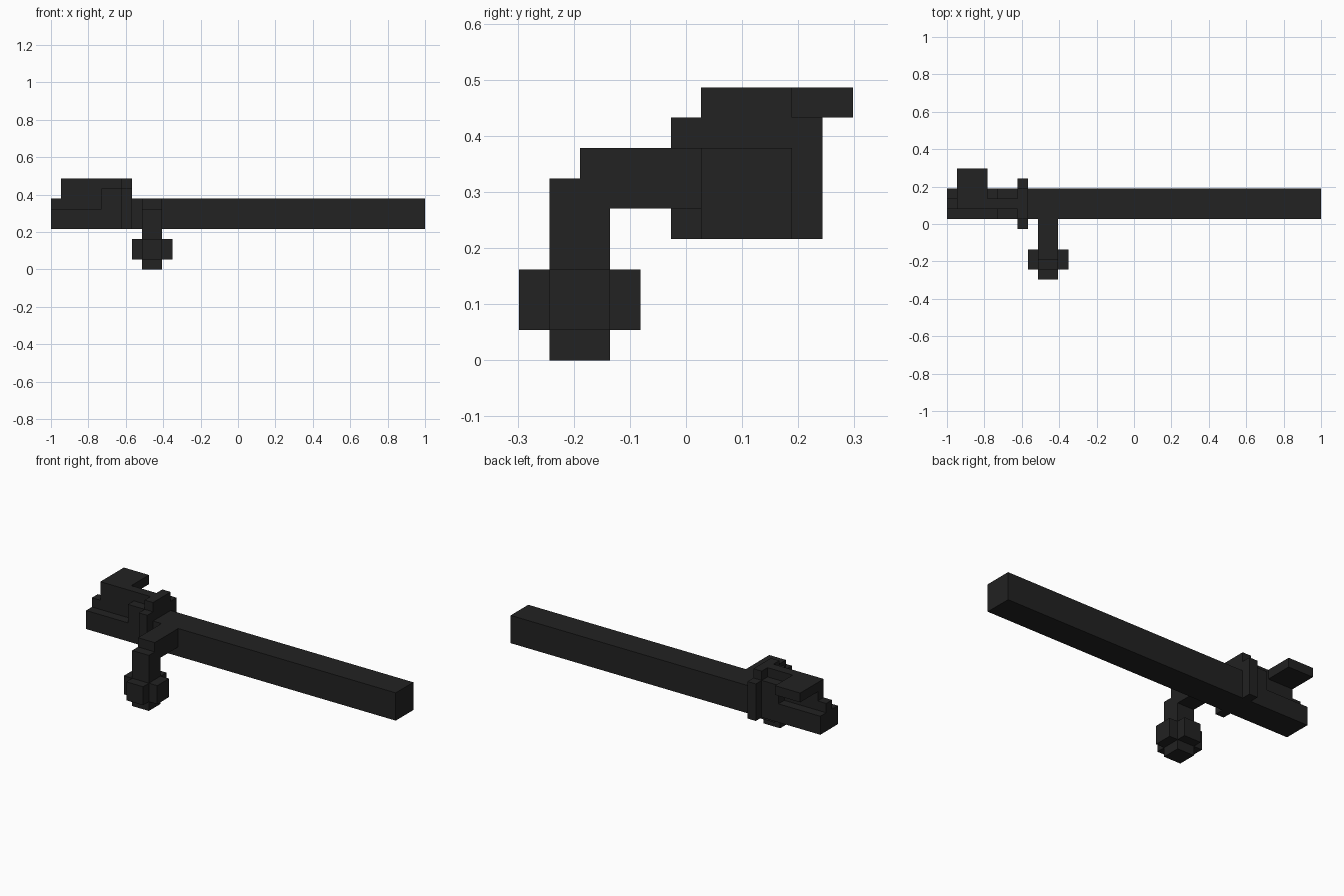
import bpy, bmesh
from mathutils import Vector

if "Cube" in bpy.data.objects:
    bpy.data.objects.remove(bpy.data.objects["Cube"])

U = 2 / 37                      # one block of the grid
ORIGIN = Vector((-18.5, -5.5, 0))

black = bpy.data.materials.new("soft black")
black.diffuse_color = (0.016, 0.016, 0.016, 1)
black.use_nodes = True
black.node_tree.nodes["Principled BSDF"].inputs["Base Color"].default_value = black.diffuse_color


def extrude_profile(name, profile, axis, start, end):
    """Extrude a 2D outline (in blocks) along x or z."""
    bm = bmesh.new()
    def place(a, b):
        p = Vector((start, a, b)) if axis == "x" else Vector((a, b, start))
        return (p + ORIGIN) * U
    face = bm.faces.new([bm.verts.new(place(a, b)) for a, b in profile])
    geo = bmesh.ops.extrude_face_region(bm, geom=[face])["geom"]
    step = Vector((1, 0, 0)) if axis == "x" else Vector((0, 0, 1))
    bmesh.ops.translate(bm, vec=step * (end - start) * U,
                        verts=[g for g in geo if isinstance(g, bmesh.types.BMVert)])
    bmesh.ops.recalc_face_normals(bm, faces=bm.faces)
    mesh = bpy.data.meshes.new(name)
    bm.to_mesh(mesh)
    bm.free()
    mesh.materials.append(black)
    obj = bpy.data.objects.new(name, mesh)
    bpy.context.collection.objects.link(obj)
    return obj


def ridge(side, mid, base=4):
    """Bar cross-section with raised middle strip."""
    pts = [(6, base), (9, base), (9, side)]
    if mid != side:
        pts += [(8, side), (8, mid), (7, mid), (7, side)]
    return pts + [(6, side)]


# long shaft and its stepped rear end
extrude_profile("shaft", ridge(7, 7), "x", 8, 37)
extrude_profile("rear_tip", ridge(6, 7), "x", 0, 1)
extrude_profile("rear_body", ridge(6, 9), "x", 1, 5)
extrude_profile("rear_shoulder", ridge(8, 9), "x", 5, 7)

# collar around the shaft
extrude_profile("collar", [(5, 4), (10, 4), (10, 8), (9, 8), (9, 9),
                           (6, 9), (6, 8), (5, 8)], "x", 7, 8)

# flat lever sticking out at the back
extrude_profile("lever", [(8, 8), (11, 8), (11, 9), (8, 9)], "x", 1, 4)

# bent handle arm
extrude_profile("handle_arm", [(6, 5), (6, 7), (2, 7), (2, 6), (1, 6), (1, 0),
                               (3, 0), (3, 5)], "x", 9, 11)

# plus-shaped knob around the handle
extrude_profile("knob", [(9, 0), (11, 0), (11, 1), (12, 1), (12, 3), (11, 3),
                         (11, 4), (9, 4), (9, 3), (8, 3), (8, 1), (9, 1)], "z", 1, 3)
